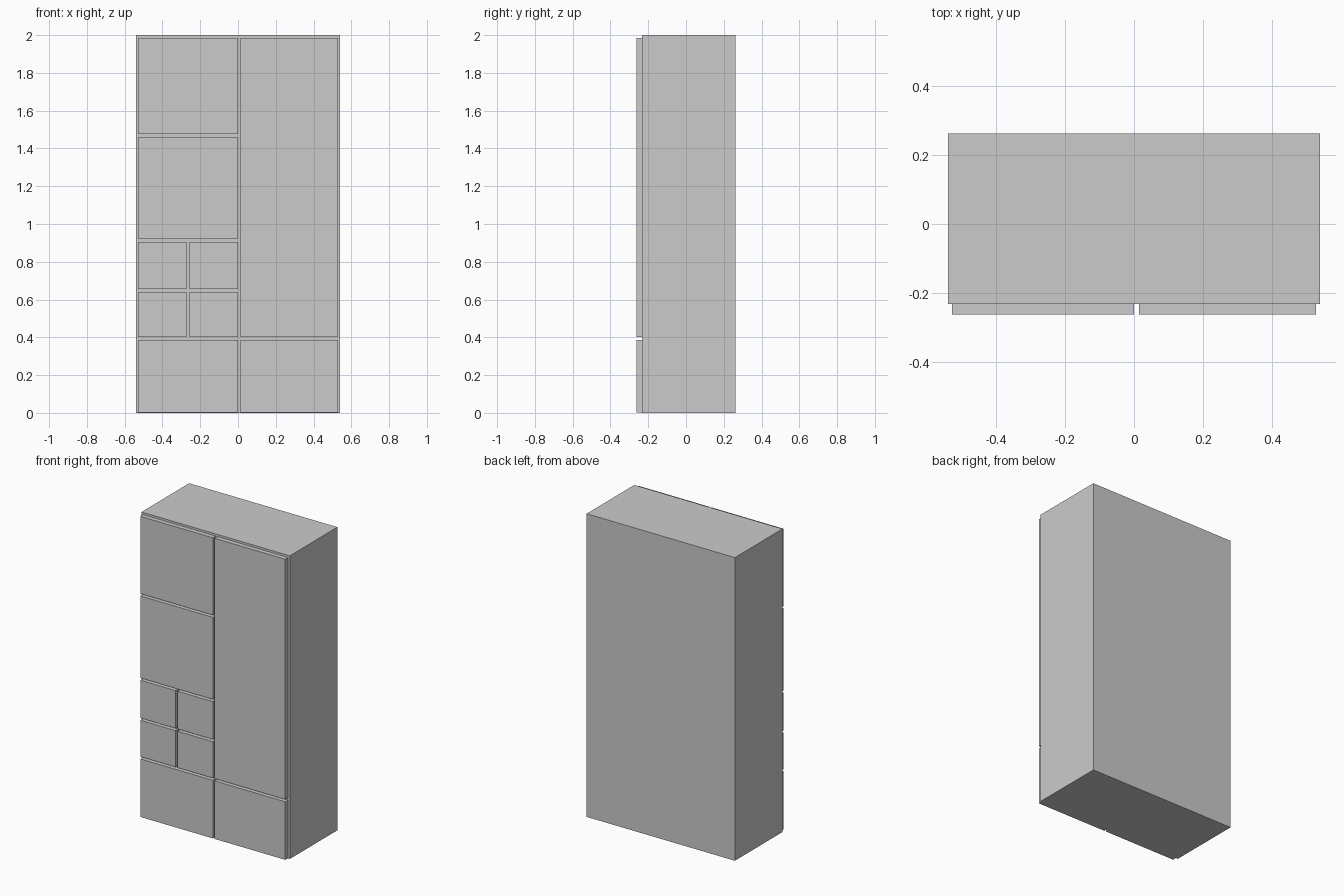
import bpy
import bmesh
from mathutils import Vector

if "Cube" in bpy.data.objects:
    bpy.data.objects.remove(bpy.data.objects["Cube"])


def box(name, x, y, z):
    """Closed box from (min, max) ranges on each axis."""
    bm = bmesh.new()
    bmesh.ops.create_cube(bm, size=1.0)
    for v in bm.verts:
        v.co = Vector([lo + (c + 0.5) * (hi - lo)
                       for c, (lo, hi) in zip(v.co, (x, y, z))])
    mesh = bpy.data.meshes.new(name)
    bm.to_mesh(mesh)
    bm.free()
    obj = bpy.data.objects.new(name, mesh)
    bpy.context.collection.objects.link(obj)
    return obj


FRONT = (-0.263, -0.233)      # depth range of doors and drawer fronts
LEFT = (-0.529, 0.0)
RIGHT = (0.014, 0.529)

# Cabinet body
box("cabinet_body", (-0.541, 0.541), (-0.233, 0.263), (0.0, 2.0))

# Left column: two doors above the small drawers
box("upper_left_door", LEFT, FRONT, (1.476, 1.986))
box("middle_left_door", LEFT, FRONT, (0.92, 1.461))

# Two by two block of small drawers
for row, z in (("lower", (0.401, 0.641)), ("upper", (0.656, 0.905))):
    for side, x in (("left", (-0.529, -0.272)), ("right", (-0.257, 0.0))):
        box(f"small_drawer_{row}_{side}", x, FRONT, z)

# Tall right door
box("tall_right_door", RIGHT, FRONT, (0.401, 1.986))

# Wide bottom drawers
for side, x in (("left", LEFT), ("right", RIGHT)):
    box(f"bottom_drawer_{side}", x, FRONT, (0.003, 0.386))
